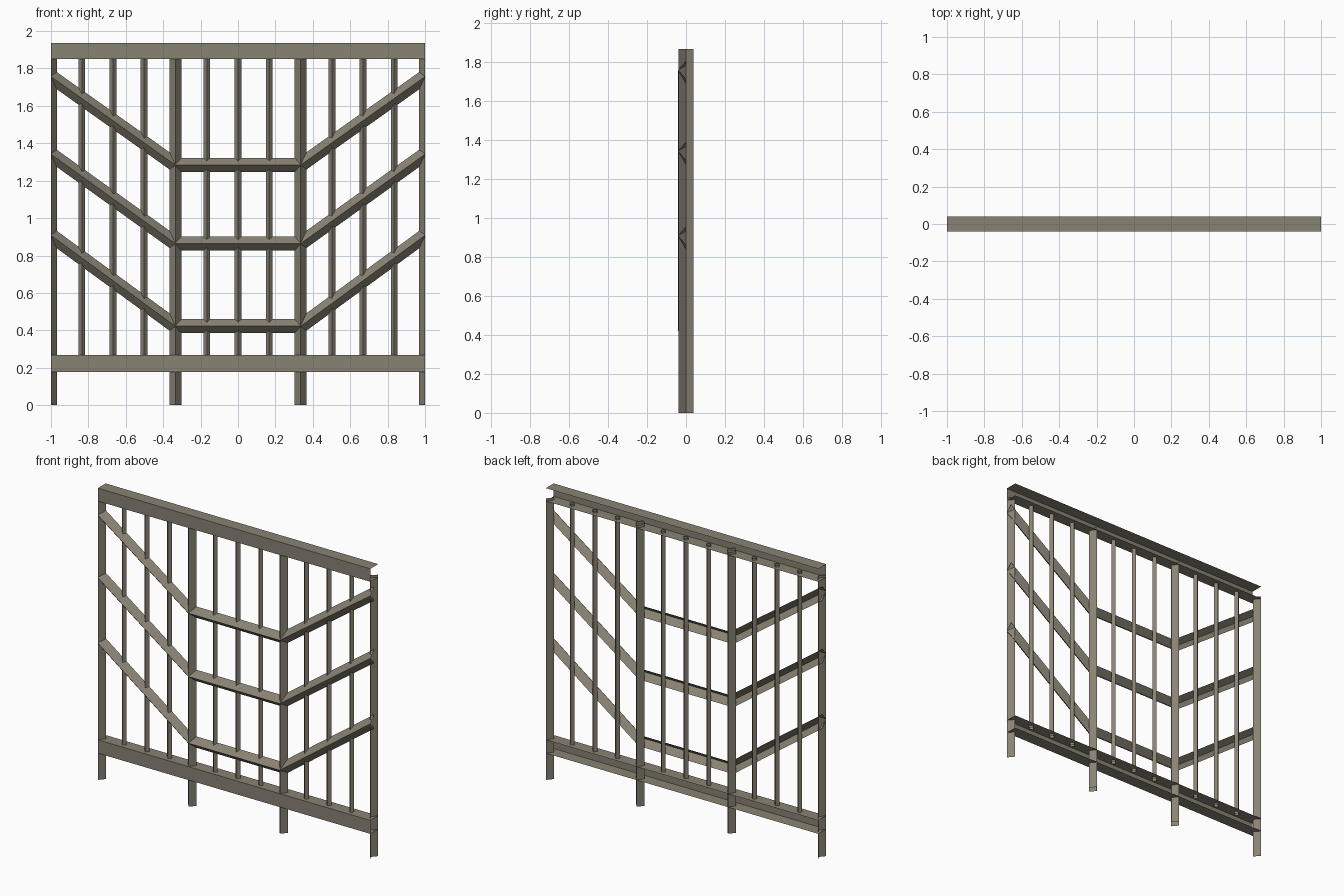
import bpy, math

if "Cube" in bpy.data.objects:
    bpy.data.objects.remove(bpy.data.objects["Cube"])

paint = bpy.data.materials.new("weathered bronze paint")
paint.diffuse_color = (0.25, 0.226, 0.174, 1)
paint.use_nodes = True
paint.node_tree.nodes["Principled BSDF"].inputs["Base Color"].default_value = paint.diffuse_color


def skin(name, sections, closed=False):
    """Thin sheet lofted through a list of matching cross-sections."""
    n = len(sections[0])
    verts = [p for s in sections for p in s]
    faces = []
    for r in range(len(sections) - 1):
        for i in range(n if closed else n - 1):
            j = (i + 1) % n
            a, b = r * n, (r + 1) * n
            faces.append((a + i, a + j, b + j, b + i))
    mesh = bpy.data.meshes.new(name)
    mesh.from_pydata(verts, [], faces)
    mesh.materials.append(paint)
    obj = bpy.data.objects.new(name, mesh)
    bpy.context.collection.objects.link(obj)
    return obj


def upright(name, profile, x, z0, z1, closed):
    return skin(name, [[(x + px, py, z) for px, py in profile] for z in (z0, z1)], closed)


# Top and bottom rails: sheet channels, open at the back and at the ends
def rail(name, z0, z1, d=0.041):
    profile = [(d, z1), (-d, z1), (-d, z0), (d, z0)]
    skin(name, [[(x, y, z) for y, z in profile] for x in (1, -1)])


rail("top_rail", 1.85, 1.936)
rail("bottom_rail", 0.178, 0.267)

# Main posts: diamond tubes
W, D = 0.032, 0.039
JOINT = 0.335
diamond = [(0, -D), (W, 0), (0, D), (-W, 0)]
for side, s in (("left", -1), ("right", 1)):
    upright(side + "_main_post", diamond, s * JOINT, 0, 1.867, True)
    # End posts: half a diamond, open on the outer side
    half = [(0, -D * s), (-W * s, 0), (0, D * s)]
    upright(side + "_end_post", half, s, 0, 1.867, False)

# Thin vertical bars
w = 0.018
thin = [(0, -w), (w, 0), (0, w), (-w, 0)]
for x in (-0.835, -0.668, -0.502, -0.167, 0, 0.167, 0.502, 0.668, 0.835):
    upright("thin_bar", thin, x, 0.252, 1.862, True)

# Bent cross bars: V-shaped sheets, ridge forward, mitred at the main posts
H = 0.0375
for low, high in ((0.422, 0.908), (0.864, 1.342), (1.284, 1.757)):
    ang = math.atan2(high - low, 1 - JOINT)
    shift = H * math.tan(ang / 2)
    path = [(-1, high, 0, H / math.cos(ang)), (-JOINT, low, shift, H),
            (JOINT, low, -shift, H), (1, high, 0, H / math.cos(ang))]
    skin("bent_cross_bar", [[(x - dx, 0, z - dz), (x, -0.041, z), (x + dx, 0, z + dz)]
                            for x, z, dx, dz in path])
